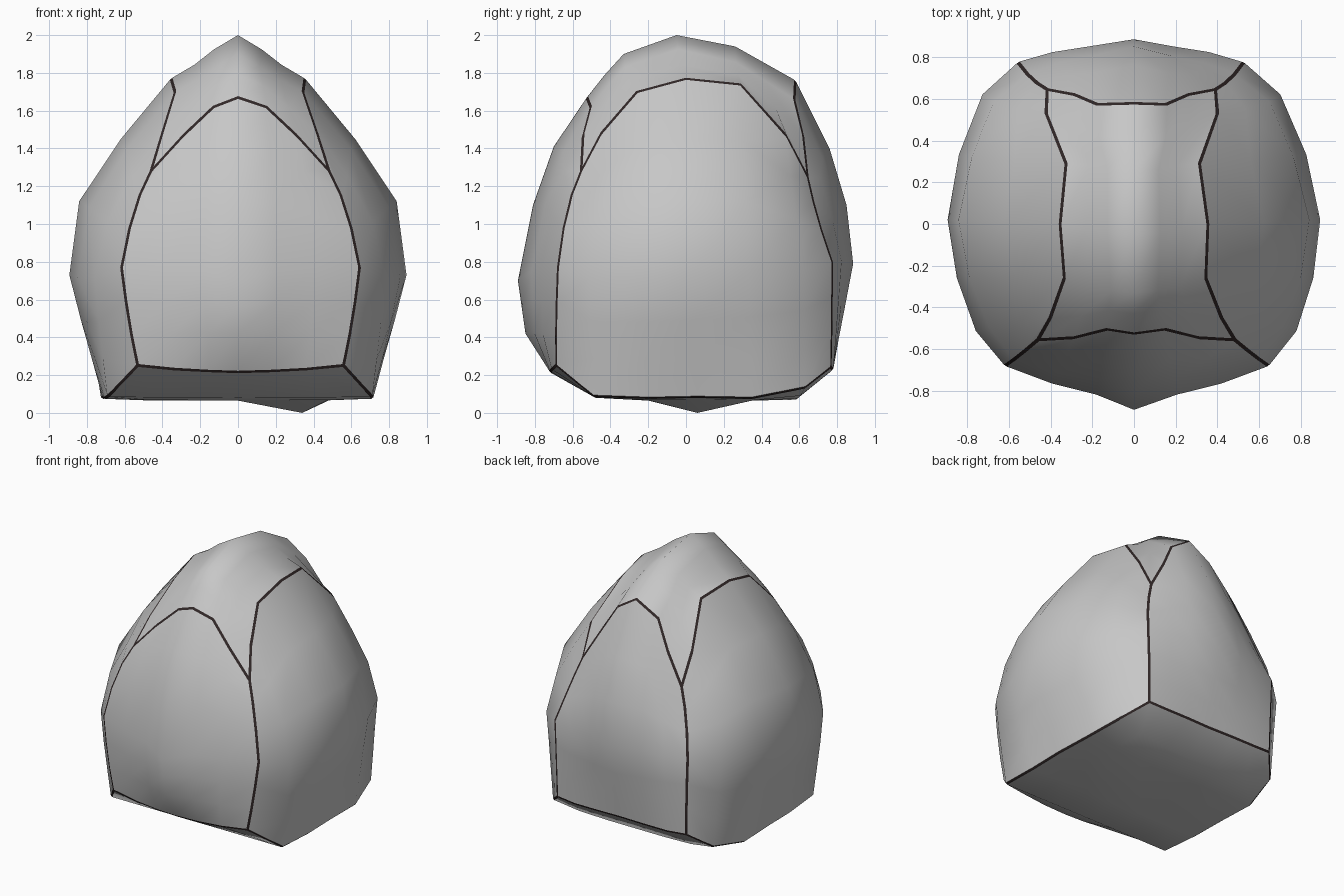
import bpy, bmesh
from mathutils import Vector

N = 6       # segments along each panel side
SKEW = .04  # slight twist between the two halves

cube = bpy.data.objects.get("Cube")
if cube:
    bpy.data.objects.remove(cube)


def make_material(name, color):
    mat = bpy.data.materials.new(name)
    mat.use_nodes = True
    mat.diffuse_color = color
    bsdf = mat.node_tree.nodes["Principled BSDF"]
    bsdf.inputs["Base Color"].default_value = color
    bsdf.inputs["Roughness"].default_value = 0.9
    return mat


def mirror(curve):
    return [Vector((-p.x - SKEW * p.y, p.y, p.z)) for p in curve]


def resample(points):
    """Spread N + 1 points evenly over a polyline."""
    pts = [Vector(p) for p in points]
    out = []
    for i in range(N + 1):
        f = i / N * (len(pts) - 1)
        k = min(int(f), len(pts) - 2)
        out.append(pts[k].lerp(pts[k + 1], f - k))
    return out


def across(half):
    """Complete a half curve (left corner to middle) from right to left."""
    half = [Vector(p) for p in half]
    return mirror(half[:-1]) + half[::-1]


def ridge(low, inner, high):
    """Middle line of a panel in the x = 0 plane, from (y, z) pairs."""
    return [low[N // 2]] + [Vector((0, y, z)) for y, z in inner] + [high[N // 2]]


# Corners on the left side
FB, FT = (.56, -.69, .25), (.483, -.555, 1.28)
BB, BT = (.51, .77, .24), (.39, .645, 1.25)

# Seam curves between the panels
front_bottom = across([FB, (.36, -.71, .23), (.18, -.72, .22), (0, -.72, .215)])
front_top = across([FT, (.31, -.545, 1.47), (.15, -.505, 1.62), (0, -.525, 1.67)])
back_top = across([BT, (.26, .62, 1.47), (.155, .575, 1.66), (0, .58, 1.76)])
back_bottom = across([BB, (.36, .78, .23), (.18, .78, .23), (0, .775, .23)])
front_side = resample([FB, (.61, -.69, .5), (.645, -.68, .77), (.58, -.635, 1.08), FT])
back_side = resample([BB, (.515, .775, .52), (.525, .775, .8), (.46, .69, 1.05), BT])
side_top = resample([FT, (.42, -.45, 1.48), (.345, -.26, 1.7), (.355, 0, 1.77),
                     (.315, .29, 1.74), (.4, .53, 1.47), BT])
side_bottom = resample([FB, (.71, -.49, .085), (.715, -.2, .075), (.715, .06, .08),
                        (.71, .35, .075), (.64, .63, .13), BB])

# Middle lines that set how far each panel swells
front_mid = ridge(front_bottom, [(-.85, .42), (-.87, .56), (-.89, .7),
                                 (-.81, 1.1), (-.7, 1.41)], front_top)
back_mid = ridge(back_bottom, [(.81, .4), (.845, .58), (.885, .79),
                               (.85, 1.1), (.76, 1.4)], back_top)
top_mid = ridge(front_top, [(-.43, 1.79), (-.33, 1.9), (-.05, 2),
                            (.26, 1.94), (.42, 1.85)], back_top)
bottom_mid = ridge(front_bottom, [(-.48, .08), (-.2, .065), (.06, .065),
                                  (.35, .065), (.58, .07)], back_bottom)
side_mid = [side_bottom[N // 2], Vector((.77, .05, .28)), Vector((.83, .03, .49)),
            Vector((.892, .02, .73)), Vector((.84, .02, 1.12)),
            Vector((.62, .01, 1.45)), side_top[N // 2]]

# Panels: lower, upper, first side, second side, middle line, swell beside the middle
panels = [
    (front_bottom, front_top, mirror(front_side), front_side, front_mid, (.38, .7)),
    (back_bottom, back_top, mirror(back_side), back_side, back_mid, (.4, .75)),
    (side_bottom, side_top, front_side, back_side, side_mid, (.38, .86)),
    (mirror(side_bottom), mirror(side_top), mirror(front_side), mirror(back_side),
     mirror(side_mid), (.38, .86)),
    (front_top, back_top, mirror(side_top), side_top, top_mid, (.6, 1)),
    (front_bottom, back_bottom, mirror(side_bottom), side_bottom, bottom_mid, (.6, .9)),
]


def panel_grid(low, high, first, second, middle, swell):
    """Blend four seam curves and swell the result out to the middle line."""
    def blend(i, j):
        u, v = i / N, j / N
        return (low[i].lerp(high[i], v) + first[j].lerp(second[j], u)
                - low[0].lerp(low[N], u).lerp(high[0].lerp(high[N], u), v))
    profile = (0, *swell, 1, *swell[::-1], 0)
    return [[blend(i, j) + (middle[j] - blend(N // 2, j)) * profile[i]
             for i in range(N + 1)] for j in range(N + 1)]


bm = bmesh.new()
tag = bm.faces.layers.int.new("panel")
for index, panel in enumerate(panels):
    grid = panel_grid(*panel)
    if index == 5:  # low point the stone rests on
        grid[N // 2][N // 2 + 1] = Vector((.34, .06, 0))
    verts = [[bm.verts.new(p) for p in row] for row in grid]
    for j in range(N):
        for i in range(N):
            face = bm.faces.new((verts[j][i], verts[j][i + 1],
                                 verts[j + 1][i + 1], verts[j + 1][i]))
            face[tag] = index
bmesh.ops.remove_doubles(bm, verts=bm.verts, dist=.001)
bmesh.ops.recalc_face_normals(bm, faces=bm.faces)

# Dark seams where panels meet
seams = [e for e in bm.edges if len({f[tag] for f in e.link_faces}) > 1]
bmesh.ops.bevel(bm, geom=seams, offset=.009, segments=1, affect='EDGES', material=1)
for face in bm.faces:
    face.smooth = True
for edge in bm.edges:
    edge.smooth = len({f.material_index for f in edge.link_faces}) == 1

mesh = bpy.data.meshes.new("stone_body")
bm.to_mesh(mesh)
bm.free()
mesh.materials.append(make_material("stone grey", (.57, .57, .57, 1)))
mesh.materials.append(make_material("dark brown seam", (.03, .02, .02, 1)))
stone = bpy.data.objects.new("stone_body", mesh)
bpy.context.collection.objects.link(stone)
